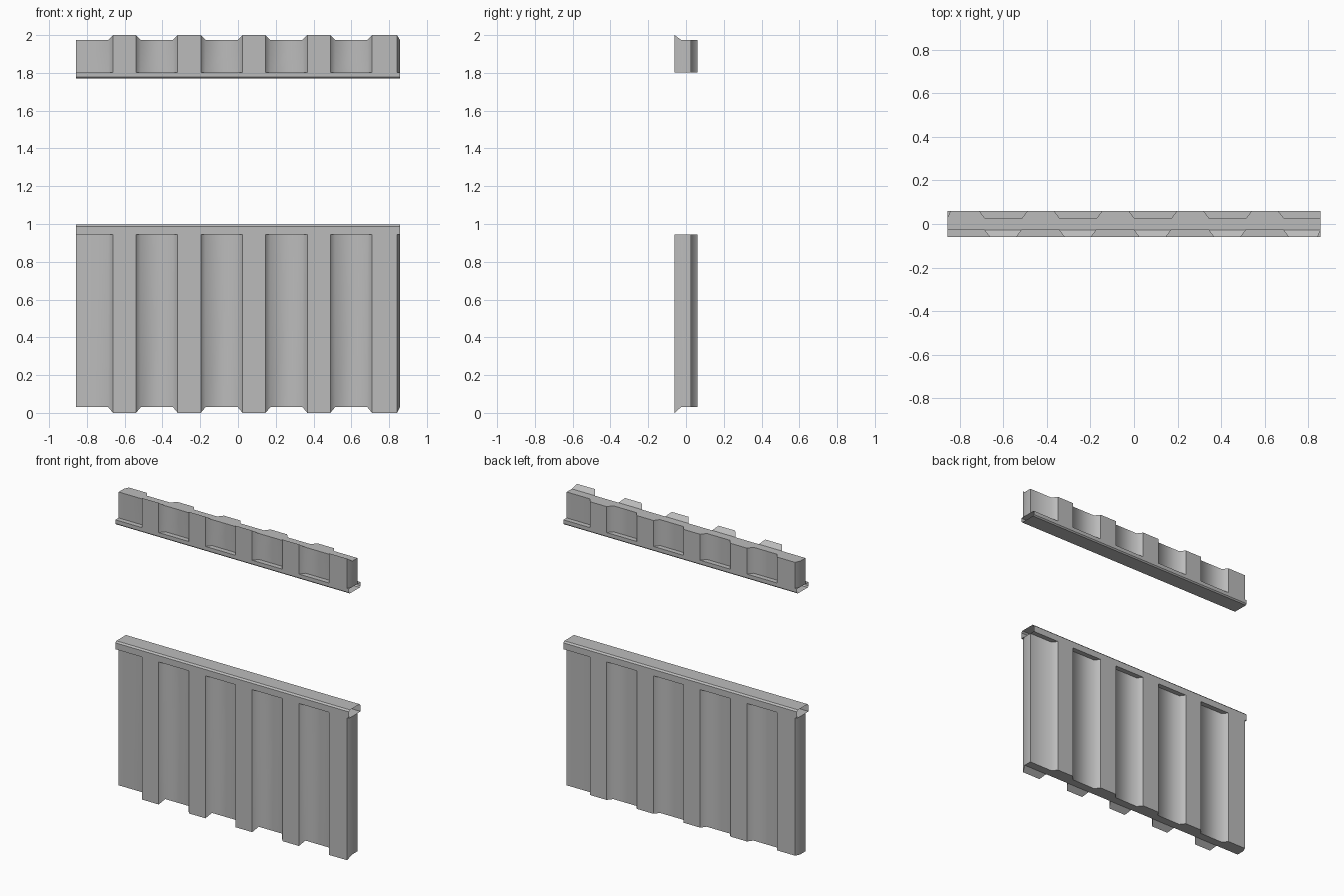
import bpy, bmesh
from math import radians

cube = bpy.data.objects.get("Cube")
if cube:
    bpy.data.objects.remove(cube)

HALF_X, HALF_Y, CORE_Y = 0.857, 0.06, 0.027   # overall half sizes, core half depth
PITCH, FIRST, RIBS = 0.343, -0.601, 5
CREST, FOOT = 0.061, 0.086                    # half widths of a rib

steel = bpy.data.materials.new("grey_steel")
steel.use_nodes = True
GREY = (0.5, 0.5, 0.5, 1)
steel.diffuse_color = GREY
steel.node_tree.nodes["Principled BSDF"].inputs["Base Color"].default_value = GREY


def finish(name, bm):
    mesh = bpy.data.meshes.new(name)
    bm.to_mesh(mesh)
    bm.free()
    mesh.materials.append(steel)
    obj = bpy.data.objects.new(name, mesh)
    bpy.context.collection.objects.link(obj)
    return obj


def ribs():
    """Trapezoids of the front ribs, the last one cut off by the panel end."""
    out = []
    for k in range(RIBS):
        c = FIRST + k * PITCH
        last = k == RIBS - 1
        out.append([(c - FOOT, -CORE_Y), (c - CREST, -HALF_Y),
                    (0.842 if last else c + CREST, -HALF_Y),
                    (HALF_X if last else c + FOOT, -CORE_Y)])
    return out


def corrugated_panel(name, low, high, low_lip, high_lip):
    """Ribbed slab; front crests run past the ends by the lip heights."""
    front = [(-HALF_X, -CORE_Y)] + [p for r in ribs() for p in r]
    outline = front + [(-x, -y) for x, y in front]
    bm = bmesh.new()
    loops = []
    for z, lip in ((low, -low_lip), (high, high_lip)):
        loops.append([bm.verts.new((x, y, z + (lip if y < -CORE_Y - 0.01 else 0)))
                      for x, y in outline])
    n = len(outline)
    # side walls, smooth inside the flutes
    for i in range(n):
        j = (i + 1) % n
        f = bm.faces.new((loops[0][i], loops[0][j], loops[1][j], loops[1][i]))
        f.smooth = True
    # end faces: flat core plus a sloped tongue on each front rib
    for loop in loops:
        core = [v for v in loop if v.co.y > -CORE_Y - 0.01]
        bm.faces.new(core)
        for k in range(RIBS):
            bm.faces.new(loop[1 + 4 * k:5 + 4 * k])
    bmesh.ops.recalc_face_normals(bm, faces=bm.faces)
    for e in bm.edges:
        a, b = e.verts
        upright = abs(a.co.x - b.co.x) + abs(a.co.y - b.co.y) < 1e-5
        crest = abs(a.co.y) > HALF_Y - 0.001
        e.smooth = upright and not crest and e.calc_face_angle(0) < radians(60)
    return finish(name, bm)


def rail(name, low, high, low_cut, high_cut):
    """Open-ended sheet rail with chamfered long edges."""
    half = [(HALF_Y - low_cut, low), (HALF_Y, low + low_cut),
            (HALF_Y, high - high_cut), (HALF_Y - high_cut, high)]
    section = half + [(-y, z) for y, z in reversed(half)]
    bm = bmesh.new()
    rows = [[bm.verts.new((x, y, z)) for y, z in section] for x in (-HALF_X, HALF_X)]
    for i in range(len(section)):
        j = (i + 1) % len(section)
        bm.faces.new((rows[0][i], rows[0][j], rows[1][j], rows[1][i]))
    bmesh.ops.remove_doubles(bm, verts=bm.verts, dist=1e-5)
    bmesh.ops.recalc_face_normals(bm, faces=bm.faces)
    return finish(name, bm)


# Lower wall with its top rail
corrugated_panel("lower_panel", 0.03, 0.945, 0.03, 0)
rail("top_rail", 0.945, 0.997, 0, 0.01)

# Upper strip with its bottom rail
corrugated_panel("upper_panel", 1.803, 1.975, 0, 0.025)
rail("bottom_rail", 1.77, 1.803, 0.008, 0)
